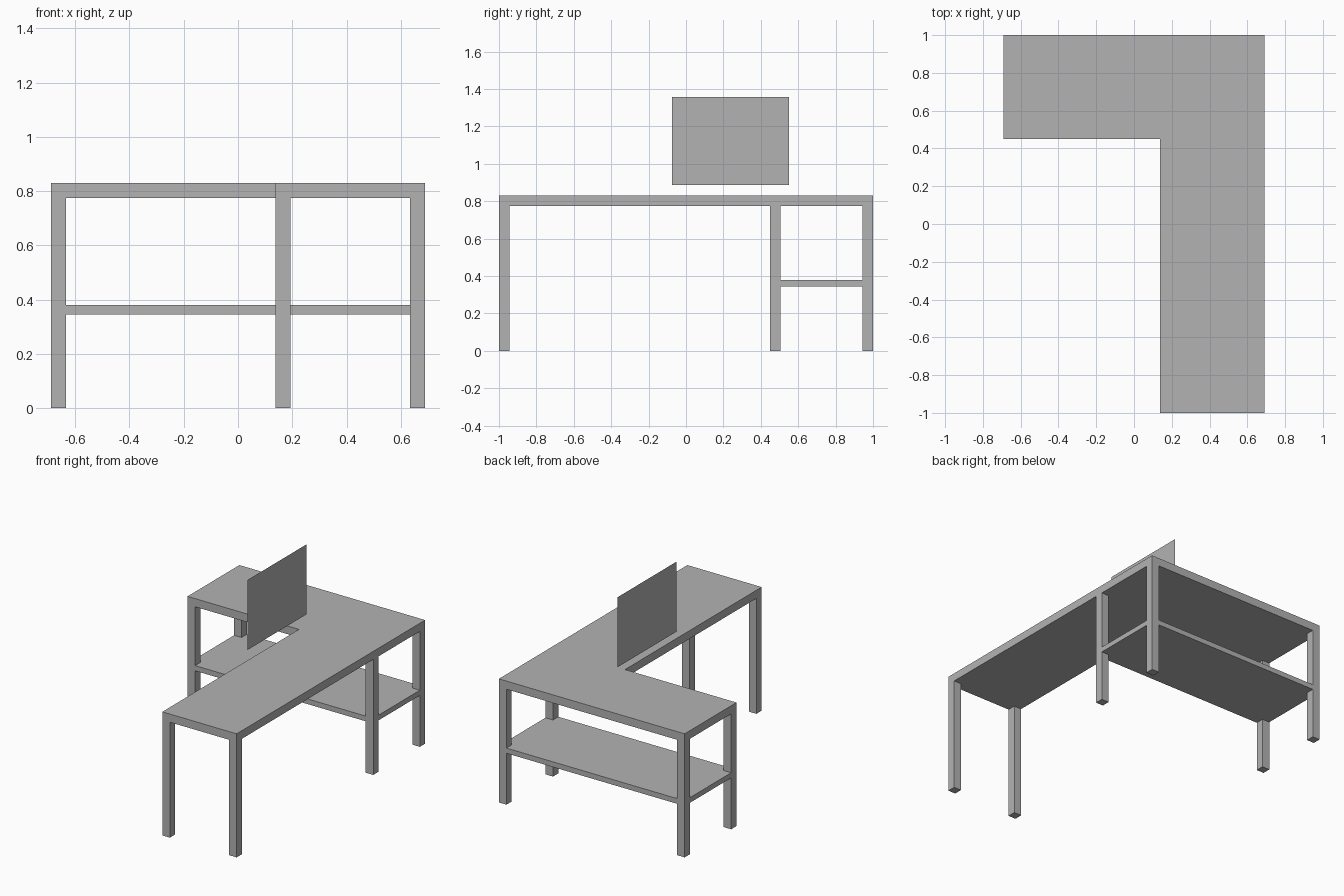
import bpy
import bmesh

if "Cube" in bpy.data.objects:
    bpy.data.objects.remove(bpy.data.objects["Cube"])

X, Y = 0.69, 1.0          # outer half sizes of the desk
INNER_X, INNER_Y = 0.138, 0.45  # inner corner of the L
LEG = 0.056               # leg width
TOP, UNDER = 0.83, 0.775  # desktop height range

grey = bpy.data.materials.new("grey")
grey.diffuse_color = (0.45, 0.45, 0.45, 1)
grey.use_nodes = True
grey.node_tree.nodes["Principled BSDF"].inputs["Base Color"].default_value = grey.diffuse_color


def prism(name, outline, z0, z1=None):
    """Flat outline, extruded from z0 to z1."""
    bm = bmesh.new()
    face = bm.faces.new([bm.verts.new((x, y, z0)) for x, y in outline])
    ext = bmesh.ops.extrude_face_region(bm, geom=[face], use_keep_orig=True)
    verts = [v for v in ext["geom"] if isinstance(v, bmesh.types.BMVert)]
    bmesh.ops.translate(bm, verts=verts, vec=(0, 0, z1 - z0))
    bmesh.ops.recalc_face_normals(bm, faces=bm.faces)
    mesh = bpy.data.meshes.new(name)
    bm.to_mesh(mesh)
    bm.free()
    mesh.materials.append(grey)
    obj = bpy.data.objects.new(name, mesh)
    bpy.context.collection.objects.link(obj)
    return obj


def rect(x0, x1, y0, y1):
    return [(x0, y0), (x1, y0), (x1, y1), (x0, y1)]


# L-shaped desktop
prism("desktop", [(INNER_X, -Y), (X, -Y), (X, Y), (-X, Y),
                  (-X, INNER_Y), (INNER_X, INNER_Y)], UNDER, TOP)

# Six legs, given by their lowest x and y corner
legs = {
    "front_left_leg": (INNER_X, -Y),
    "front_right_leg": (X - LEG, -Y),
    "middle_right_leg": (X - LEG, INNER_Y),
    "back_right_leg": (X - LEG, Y - LEG),
    "back_left_leg": (-X, Y - LEG),
    "middle_left_leg": (-X, INNER_Y),
}
for name, (x, y) in legs.items():
    prism(name, rect(x, x + LEG, y, y + LEG), 0, UNDER)

# Lower shelf, notched around the four legs of the back wing
xi, y0, y1 = X - LEG, INNER_Y + LEG, Y - LEG
prism("shelf", [(-xi, INNER_Y), (xi, INNER_Y), (xi, y0), (X, y0), (X, y1), (xi, y1),
                (xi, Y), (-xi, Y), (-xi, y1), (-X, y1), (-X, y0), (-xi, y0)], 0.345, 0.38)

# Thin upright screen floating above the inner edge
bpy.ops.mesh.primitive_plane_add(size=1, location=(0.123, 0.2375, 1.123),
                                 rotation=(0, 1.5707963, 0))
screen = bpy.context.object
screen.name = "screen"
screen.scale = (0.47, 0.627, 1)
screen.data.materials.append(grey)
